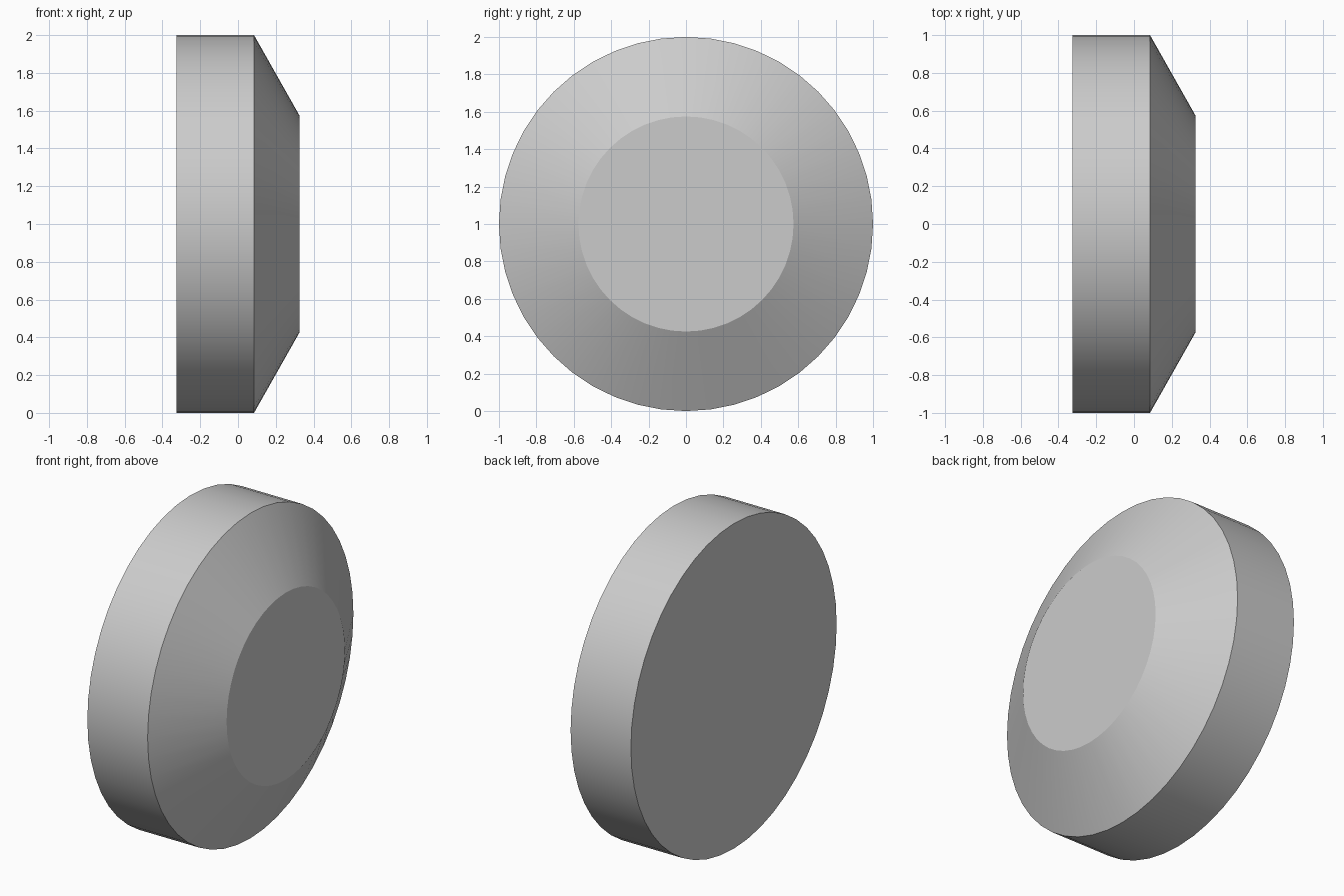
import bpy
import bmesh
import math

SIDES = 48

default = bpy.data.objects.get("Cube")
if default:
    bpy.data.objects.remove(default, do_unlink=True)

# Plain grey material
grey = bpy.data.materials.new("plain grey")
grey.use_nodes = True
colour = (0.6, 0.6, 0.6, 1.0)
grey.diffuse_color = colour
grey.node_tree.nodes["Principled BSDF"].inputs["Base Color"].default_value = colour

# Rim and bevel profile: (x along the axis, radius)
profile = [(-0.325, 1.0), (0.085, 1.0), (0.325, 0.575)]

bm = bmesh.new()
rings = []
for x, radius in profile:
    ring = []
    for i in range(SIDES):
        a = math.tau * i / SIDES
        ring.append(bm.verts.new((x, radius * math.cos(a), 1 + radius * math.sin(a))))
    rings.append(ring)

# Rim wall and sloping bevel
for low, high in zip(rings, rings[1:]):
    for i in range(SIDES):
        j = (i + 1) % SIDES
        bm.faces.new((low[i], low[j], high[j], high[i]))

# Flat back and flat front cap
bm.faces.new(rings[0])
bm.faces.new(rings[-1])
bmesh.ops.recalc_face_normals(bm, faces=bm.faces)

mesh = bpy.data.meshes.new("bevelled_disc")
bm.to_mesh(mesh)
bm.free()
mesh.materials.append(grey)
disc = bpy.data.objects.new("bevelled_disc", mesh)
bpy.context.collection.objects.link(disc)

# Smooth round the rim and bevel, crisp at the caps
bpy.ops.object.select_all(action="DESELECT")
disc.select_set(True)
bpy.context.view_layer.objects.active = disc
bpy.ops.object.shade_smooth_by_angle(angle=math.radians(25))
